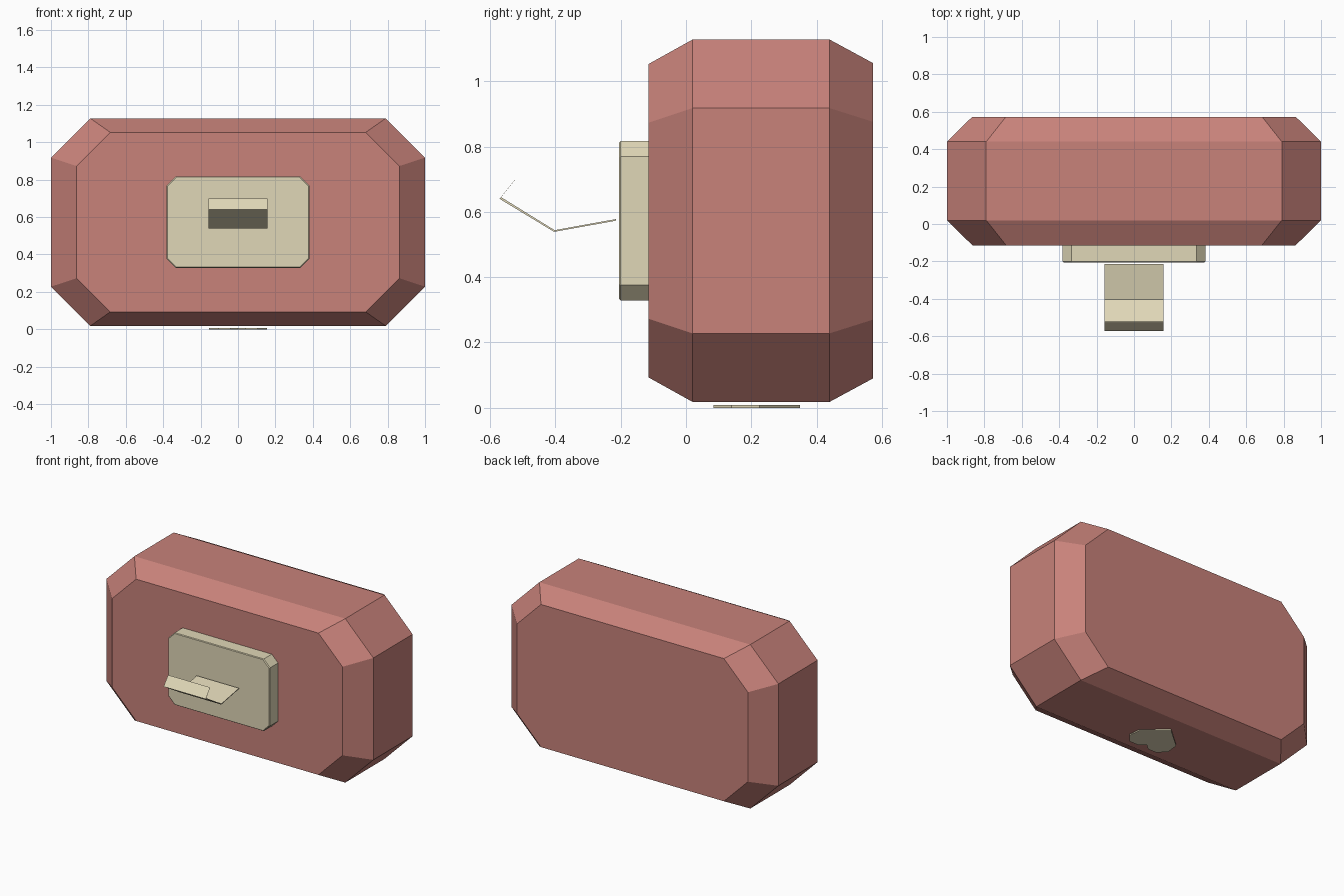
import bpy
import bmesh

cube = bpy.data.objects.get("Cube")
if cube:
    bpy.data.objects.remove(cube, do_unlink=True)


def material(name, rgb):
    mat = bpy.data.materials.new(name)
    mat.use_nodes = True
    mat.diffuse_color = (*rgb, 1)
    mat.node_tree.nodes["Principled BSDF"].inputs["Base Color"].default_value = (*rgb, 1)
    return mat


def loft(name, rings, mat, closed=True):
    """Join equal-length rings of points with quads, capping both ends."""
    bm = bmesh.new()
    loops = [[bm.verts.new(p) for p in ring] for ring in rings]
    n = len(loops[0])
    for a, b in zip(loops, loops[1:]):
        for i in range(n):
            j = (i + 1) % n
            bm.faces.new((a[i], a[j], b[j], b[i]))
    bm.faces.new(loops[0])
    bm.faces.new(loops[-1])
    bmesh.ops.recalc_face_normals(bm, faces=bm.faces)
    mesh = bpy.data.meshes.new(name)
    bm.to_mesh(mesh)
    bm.free()
    mesh.materials.append(mat)
    obj = bpy.data.objects.new(name, mesh)
    bpy.context.collection.objects.link(obj)
    return obj


def octagon(y, half_w, half_h, cut, mid_z):
    """Rectangle with cut corners, standing upright at depth y."""
    w, h = half_w - cut, half_h - cut
    outline = [(half_w, -h), (half_w, h), (w, half_h), (-w, half_h),
               (-half_w, h), (-half_w, -h), (-w, -half_h), (w, -half_h)]
    return [(x, y, mid_z + z) for x, z in outline]


rose = material("dusty rose", (0.578, 0.223, 0.195))
cream = material("cream", (0.745, 0.680, 0.474))

# Chunky body with chamfered front and back rims
loft("body", [octagon(-0.115, 0.863, 0.48, 0.18, 0.573),
              octagon(0.02, 1.0, 0.555, 0.21, 0.573),
              octagon(0.44, 1.0, 0.555, 0.21, 0.573),
              octagon(0.573, 0.865, 0.483, 0.18, 0.573)], rose)

# Raised plate on the front
loft("front_plate", [octagon(-0.205, 0.376, 0.24, 0.046, 0.573),
                     octagon(-0.2, 0.381, 0.244, 0.047, 0.573),
                     octagon(-0.115, 0.381, 0.244, 0.047, 0.573)], cream)

# Bent thin strip in front of the plate
path = [(-0.215, 0.573), (-0.404, 0.539), (-0.571, 0.64), (-0.527, 0.695)]
thin = 0.005
strip = path + [(y + thin * k, z + thin) for (y, z), k in zip(path[::-1], (1, 1, 0.3, 0))]
loft("bent_strip", [[(x, y, z) for y, z in strip] for x in (-0.158, 0.158)], cream)

# Flat heart-shaped tag underneath
half = [(0.04, 0.085), (0.105, 0.085), (0.155, 0.14), (0.145, 0.225)]
heart = [(0, 0.12)] + half + [(0, 0.35)] + [(-x, y) for x, y in reversed(half)]
loft("heart_tag", [[(x, y, z) for x, y in heart] for z in (0, 0.008)], cream)
